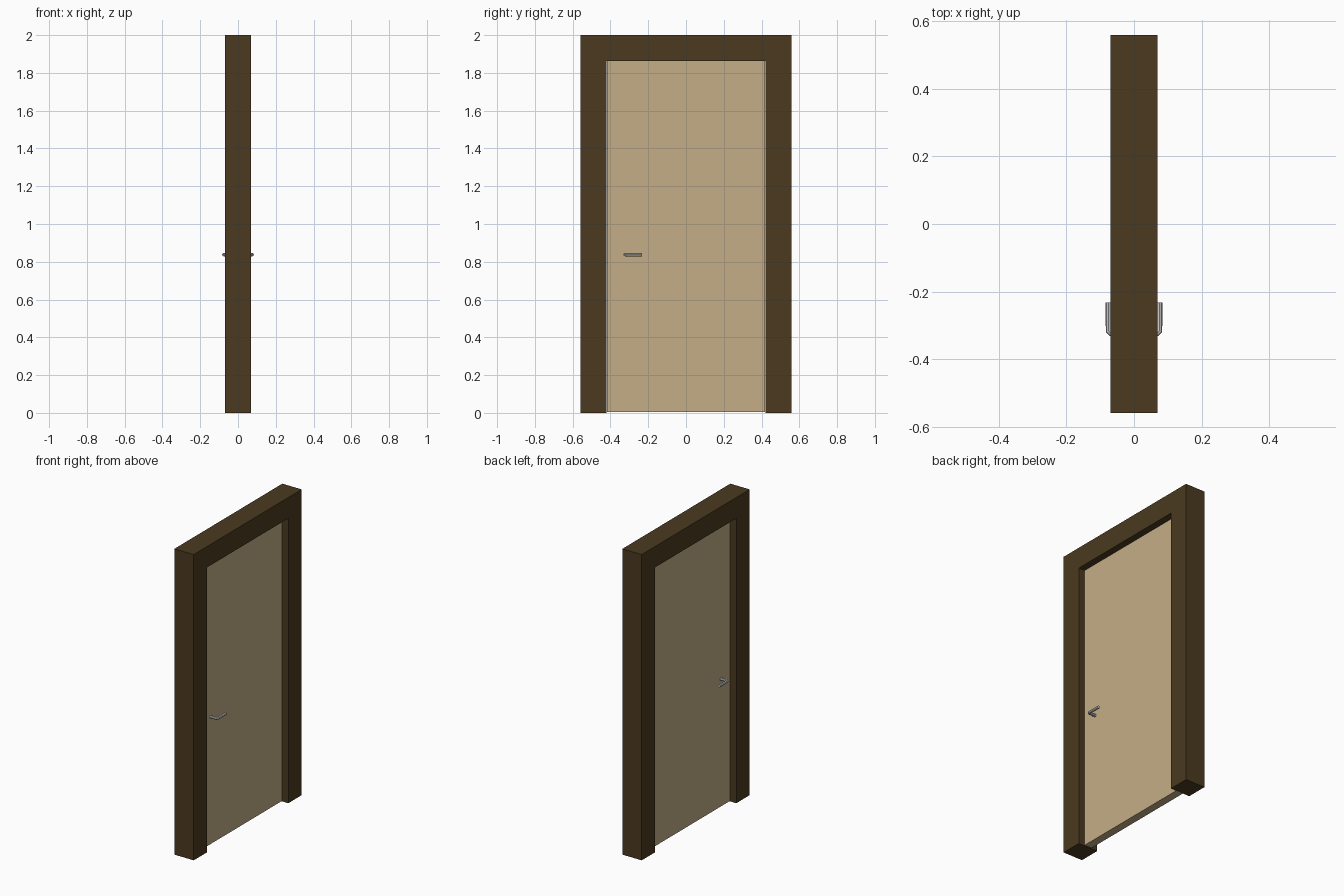
import bpy, bmesh

if "Cube" in bpy.data.objects:
    bpy.data.objects.remove(bpy.data.objects["Cube"])


def material(name, rgb):
    m = bpy.data.materials.new(name)
    m.diffuse_color = (*rgb, 1)
    m.use_nodes = True
    m.node_tree.nodes["Principled BSDF"].inputs["Base Color"].default_value = m.diffuse_color
    return m


def slab(name, outline, half_depth, mat):
    """Extrude a (y, z) outline symmetrically along x."""
    bm = bmesh.new()
    face = bm.faces.new([bm.verts.new((-half_depth, y, z)) for y, z in outline])
    ext = bmesh.ops.extrude_face_region(bm, geom=[face])
    new = [v for v in ext["geom"] if isinstance(v, bmesh.types.BMVert)]
    bmesh.ops.translate(bm, verts=new, vec=(2 * half_depth, 0, 0))
    bmesh.ops.recalc_face_normals(bm, faces=bm.faces)
    me = bpy.data.meshes.new(name)
    bm.to_mesh(me)
    bm.free()
    me.materials.append(mat)
    ob = bpy.data.objects.new(name, me)
    bpy.context.collection.objects.link(ob)
    return ob


# Door frame: one upside-down U profile
W, IN, TOP, HEAD = 0.558, 0.42, 2.0, 1.863
slab("door_frame",
     [(-W, 0), (-W, TOP), (W, TOP), (W, 0),
      (IN, 0), (IN, HEAD), (-IN, HEAD), (-IN, 0)],
     0.07, material("dark_wood", (0.07, 0.042, 0.014)))

# Door leaf, recessed equally on both sides
D = 0.418
slab("door_leaf", [(-D, 0.004), (-D, HEAD - 0.001), (D, HEAD - 0.001), (D, 0.004)],
     0.026, material("light_wood", (0.55, 0.42, 0.24)))


# Lever handles: a bent round rod on each side
def handle(name, side):
    cu = bpy.data.curves.new(name, "CURVE")
    cu.dimensions = "3D"
    cu.bevel_depth = 0.009
    cu.bevel_resolution = 2
    cu.use_fill_caps = True
    path = [(0.02, -0.323), (0.068, -0.323), (0.075, -0.316), (0.075, -0.232)]
    sp = cu.splines.new("POLY")
    sp.points.add(len(path) - 1)
    for p, (x, y) in zip(sp.points, path):
        p.co = (side * x, y, 0.838, 1)
    sp.use_smooth = True
    ob = bpy.data.objects.new(name, cu)
    bpy.context.collection.objects.link(ob)
    bpy.ops.object.select_all(action="DESELECT")
    ob.select_set(True)
    bpy.context.view_layer.objects.active = ob
    bpy.ops.object.convert(target="MESH")
    bpy.ops.object.shade_smooth_by_angle()


handle("handle_right", 1)
handle("handle_left", -1)
